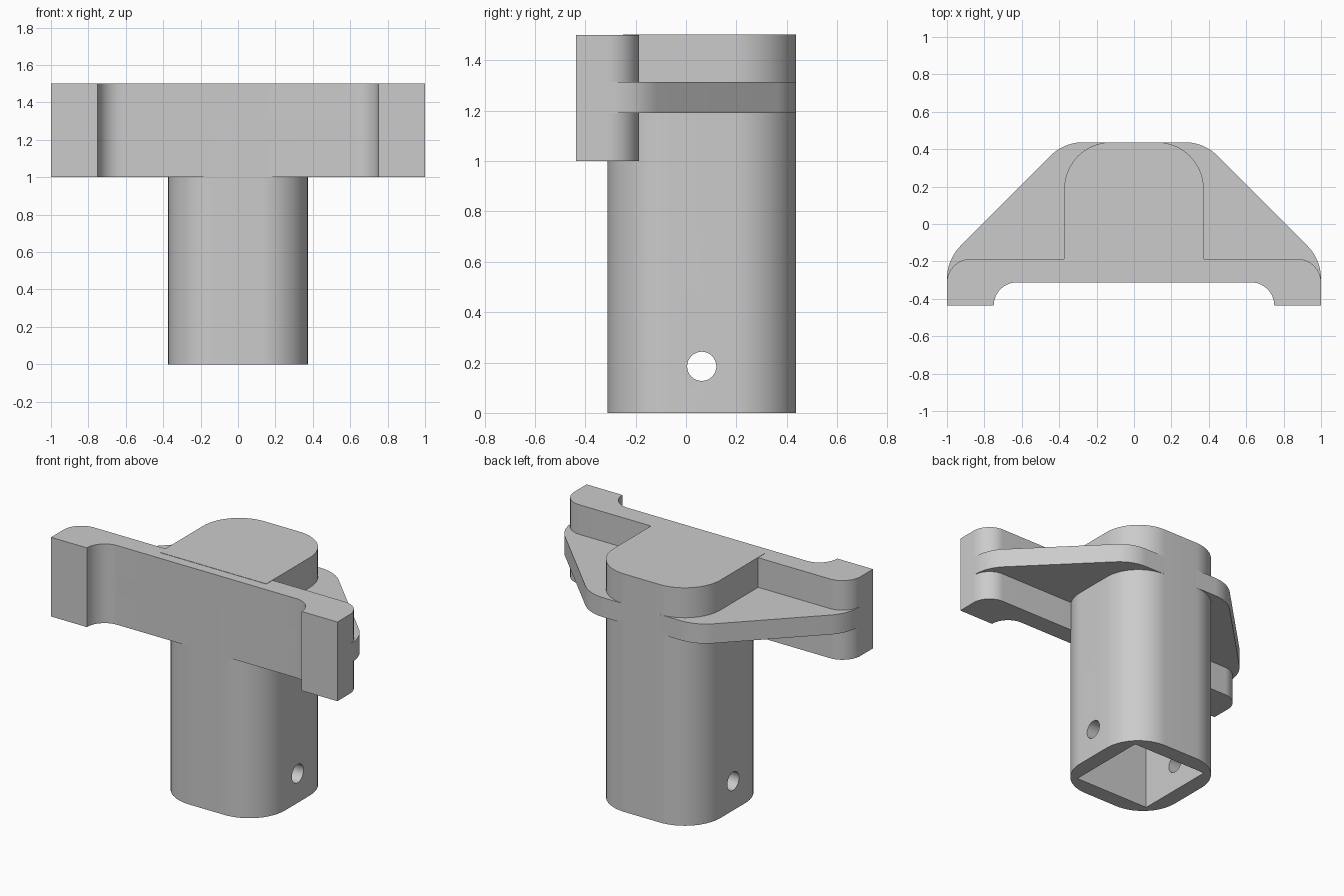
import bpy, bmesh, math
from mathutils import Vector

if "Cube" in bpy.data.objects:
    bpy.data.objects.remove(bpy.data.objects["Cube"], do_unlink=True)

grey = bpy.data.materials.new("light_grey")
grey.use_nodes = True
grey.diffuse_color = (0.6, 0.6, 0.6, 1)
grey.node_tree.nodes["Principled BSDF"].inputs["Base Color"].default_value = (0.6, 0.6, 0.6, 1)


def fillet(corners, steps=12):
    """Turn (x, y, radius) corners into an outline with round corners."""
    out = []
    for i, (x, y, r) in enumerate(corners):
        p = Vector((x, y))
        if r == 0:
            out.append(p)
            continue
        a = (Vector(corners[i - 1][:2]) - p).normalized()
        b = (Vector(corners[(i + 1) % len(corners)][:2]) - p).normalized()
        half = a.angle(b) / 2
        centre = p + (a + b).normalized() * (r / math.sin(half))
        start = p + a * (r / math.tan(half)) - centre
        end = p + b * (r / math.tan(half)) - centre
        for k in range(steps + 1):
            out.append(centre + start.lerp(end, k / steps).normalized() * r)
    return out


def extrude(name, corners, z0, z1):
    """Raise a rounded outline from z0 to z1."""
    bm = bmesh.new()
    face = bm.faces.new([bm.verts.new((p.x, p.y, z0)) for p in fillet(corners)])
    grown = bmesh.ops.extrude_face_region(bm, geom=[face], use_keep_orig=True)["geom"]
    bmesh.ops.translate(bm, vec=(0, 0, z1 - z0),
                        verts=[v for v in grown if isinstance(v, bmesh.types.BMVert)])
    bmesh.ops.recalc_face_normals(bm, faces=bm.faces)
    mesh = bpy.data.meshes.new(name)
    bm.to_mesh(mesh)
    bm.free()
    mesh.materials.append(grey)
    obj = bpy.data.objects.new(name, mesh)
    bpy.context.collection.objects.link(obj)
    return obj


def mirrored(half):
    """Complete a right-half outline across x = 0."""
    return half + [(-x, y, r) for x, y, r in reversed(half)]


W, FRONT, BACK, MID = 0.373, -0.312, 0.437, 0.0625

# Hollow column with rounded corners
column = extrude("column", mirrored([(W, FRONT, 0.25), (W, BACK, 0.25)]), 0, 1.3)

# Upper body, running straight into the bar
body = extrude("upper_body", mirrored([(W, -0.25, 0), (W, BACK, 0.25)]), 1.25, 1.502)

# Cross bar with stepped front ends
bar = extrude("cross_bar", mirrored([
    (0.75, FRONT, 0.124), (0.75, -0.437, 0),
    (1, -0.437, 0), (1, -0.187, 0.125)]), 1, 1.5)

# Horizontal stiffening web
web = extrude("web", mirrored([(1, FRONT, 0), (1, -0.19, 0.25), (0.375, BACK, 0.25)]),
              1.19, 1.313)

# Square socket and cross pin hole
socket = extrude("socket_cutter", mirrored([(0.27, MID - 0.27, 0), (0.27, MID + 0.27, 0)]), -0.1, 1)
bpy.ops.mesh.primitive_cylinder_add(vertices=32, radius=0.058, depth=2,
                                    location=(0, MID, 0.185), rotation=(0, math.pi / 2, 0))
pin = bpy.context.object
pin.name = "pin_hole_cutter"
pin.data.materials.append(grey)
bpy.context.view_layer.objects.active = column
for cutter in (socket, pin):
    mod = column.modifiers.new("cut", "BOOLEAN")
    mod.operation = "DIFFERENCE"
    mod.solver = "EXACT"
    mod.object = cutter
    bpy.ops.object.modifier_apply(modifier=mod.name)
    bpy.data.objects.remove(cutter, do_unlink=True)

# Smooth round corners, crisp edges
bpy.ops.object.select_all(action="DESELECT")
for obj in (column, body, bar, web):
    obj.select_set(True)
bpy.ops.object.shade_smooth_by_angle(angle=math.radians(30))
